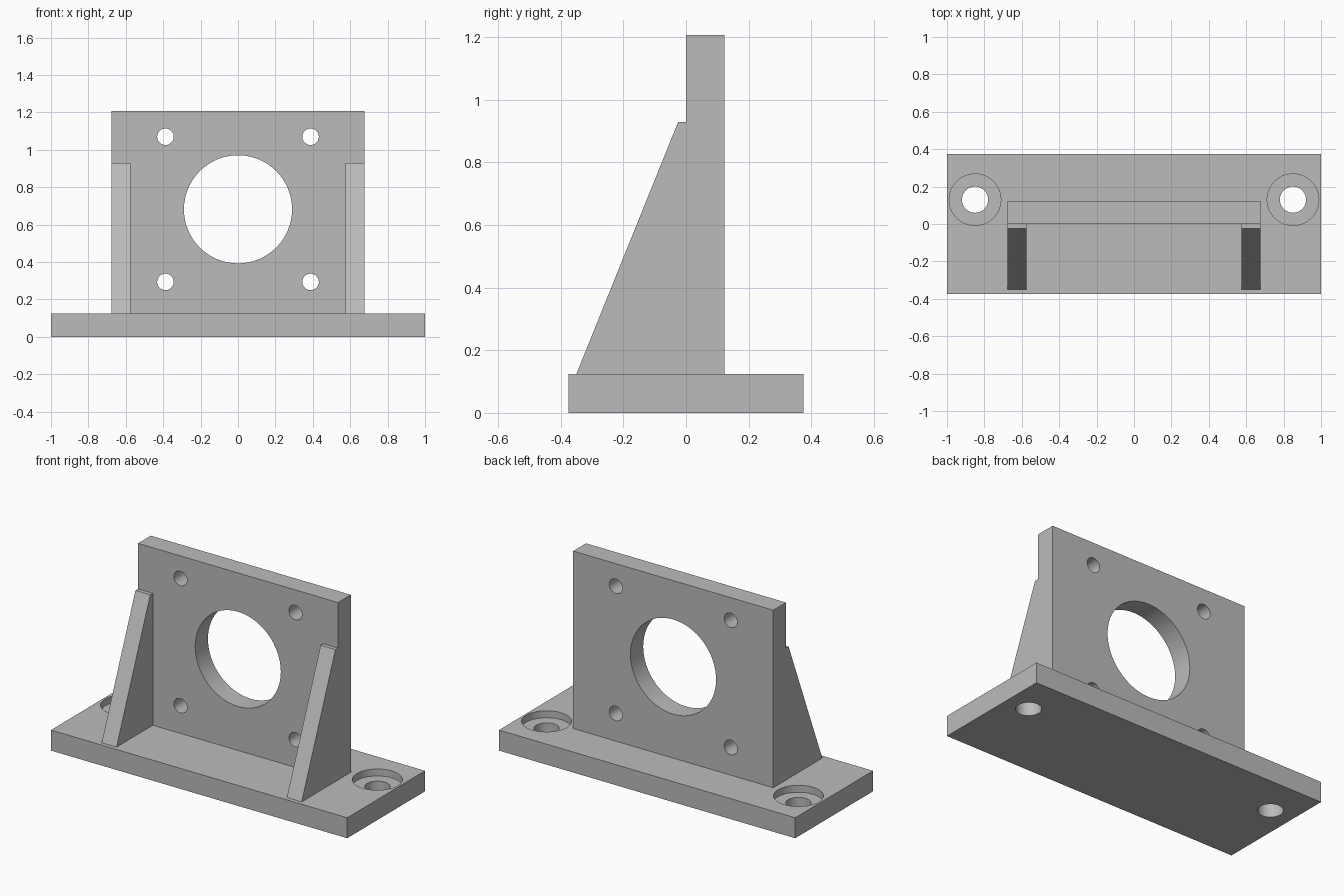
import bpy
import bmesh
from math import radians
from mathutils import Matrix, Vector

default = bpy.data.objects.get("Cube")
if default:
    bpy.data.objects.remove(default, do_unlink=True)

metal = bpy.data.materials.new("grey_metal")
metal.use_nodes = True
GREY = (0.5, 0.5, 0.5, 1)
metal.diffuse_color = GREY
metal.node_tree.nodes["Principled BSDF"].inputs["Base Color"].default_value = GREY

BASE_H = 0.125
HALF_W = 0.675
WALL_T = 0.123
HOLE_Z = 0.682


def finish(name, bm):
    bmesh.ops.recalc_face_normals(bm, faces=bm.faces)
    mesh = bpy.data.meshes.new(name)
    bm.to_mesh(mesh)
    bm.free()
    mesh.materials.append(metal)
    obj = bpy.data.objects.new(name, mesh)
    bpy.context.collection.objects.link(obj)
    return obj


def box(name, lo, hi):
    lo, hi = Vector(lo), Vector(hi)
    bm = bmesh.new()
    place = Matrix.Translation((lo + hi) / 2) @ Matrix.Diagonal((*(hi - lo), 1))
    bmesh.ops.create_cube(bm, size=1, matrix=place)
    return finish(name, bm)


def prism_x(name, profile, x0, x1):
    """Extrude a (y, z) profile along x."""
    bm = bmesh.new()
    face = bm.faces.new([bm.verts.new((x0, y, z)) for y, z in profile])
    ext = bmesh.ops.extrude_face_region(bm, geom=[face])["geom"]
    verts = [v for v in ext if isinstance(v, bmesh.types.BMVert)]
    bmesh.ops.translate(bm, verts=verts, vec=(x1 - x0, 0, 0))
    return finish(name, bm)


def cylinder(name, centre, radius, depth, along_y=False):
    bm = bmesh.new()
    turn = Matrix.Rotation(radians(90 if along_y else 0), 4, "X")
    bmesh.ops.create_cone(bm, cap_ends=True, segments=64, radius1=radius,
                          radius2=radius, depth=depth,
                          matrix=Matrix.Translation(centre) @ turn)
    return finish(name, bm)


def combine(target, tool, operation):
    mod = target.modifiers.new(operation.lower(), "BOOLEAN")
    mod.operation = operation
    mod.solver = "EXACT"
    mod.object = tool
    bpy.context.view_layer.objects.active = target
    bpy.ops.object.modifier_apply(modifier=mod.name)
    bpy.data.objects.remove(tool, do_unlink=True)


# Base plate with two counterbored bolt holes
base = box("base_plate", (-1, -0.375, 0), (1, 0.375, BASE_H))
for side in (-1, 1):
    spot = (side * 0.85, 0.13)
    combine(base, cylinder("bolt_hole", (*spot, 0), 0.07, 1), "DIFFERENCE")
    combine(base, cylinder("counterbore", (*spot, BASE_H), 0.138, 0.085), "DIFFERENCE")

# Upright plate with a gusset at each side
upright = box("upright_plate", (-HALF_W, 0, BASE_H), (HALF_W, WALL_T, 1.208))
gusset_profile = [(-0.35, BASE_H), (0.02, BASE_H), (0.02, 0.93), (-0.025, 0.93)]
for x0 in (-HALF_W, HALF_W - 0.1):
    combine(upright, prism_x("gusset", gusset_profile, x0, x0 + 0.1), "UNION")

# Central bore and four mounting holes
combine(upright, cylinder("bore", (0, 0, HOLE_Z), 0.289, 1, True), "DIFFERENCE")
for sx in (-1, 1):
    for sz in (-1, 1):
        centre = (sx * 0.388, 0, HOLE_Z + sz * 0.388)
        combine(upright, cylinder("mount_hole", centre, 0.044, 0.5, True), "DIFFERENCE")

# Smooth hole walls, crisp edges
for obj in (base, upright):
    bpy.ops.object.select_all(action="DESELECT")
    obj.select_set(True)
    bpy.context.view_layer.objects.active = obj
    bpy.ops.object.shade_smooth_by_angle(angle=radians(30))
